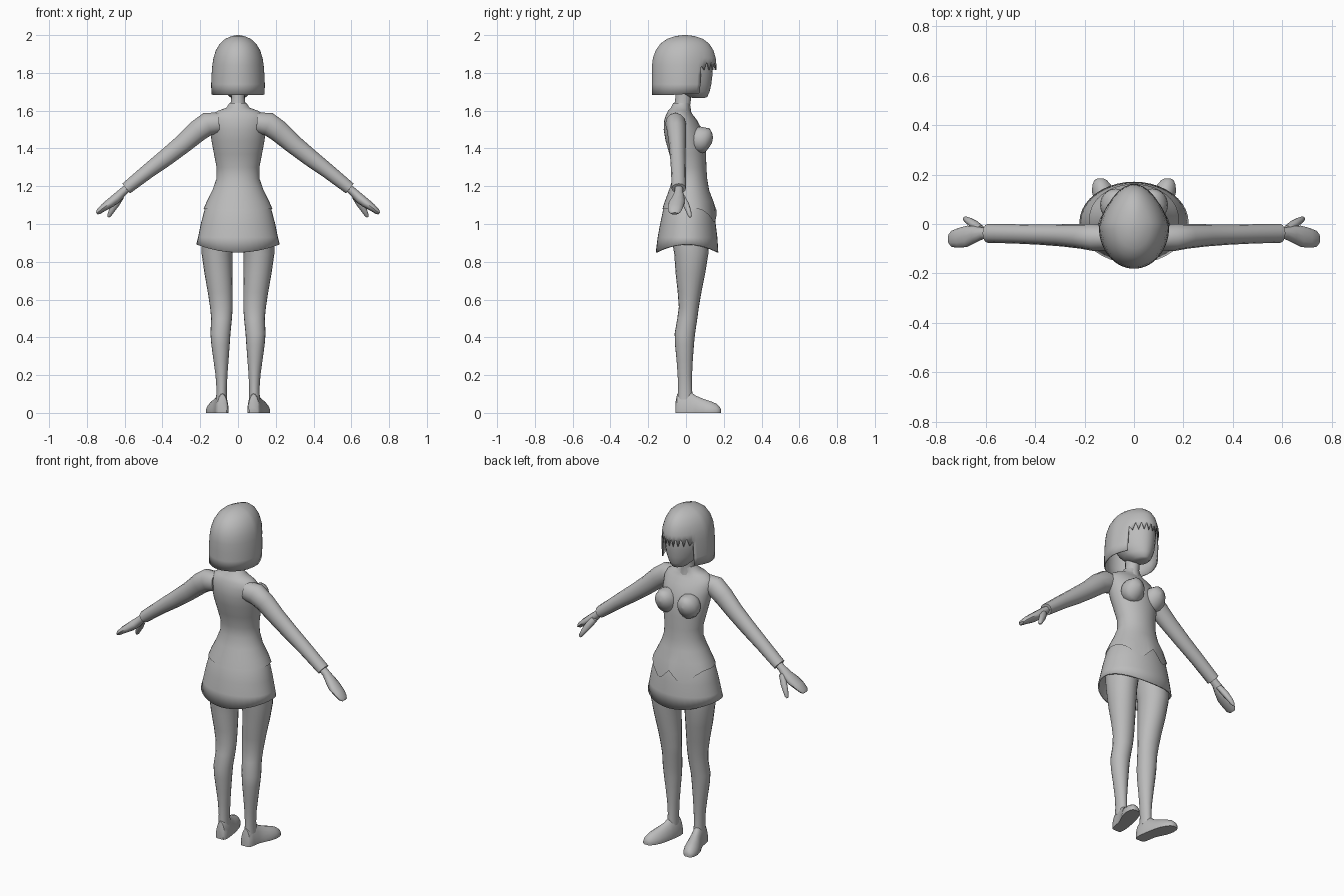
import bpy, bmesh, math
from mathutils import Vector

grey = bpy.data.materials.new("plain_grey")
grey.diffuse_color = (0.5, 0.5, 0.5, 1)


def loft(name, rings, caps=(True, True), mirror=False, drop=None, thick=0, angle=50):
    """Skin closed rings of points into one object."""
    bm = bmesh.new()
    vs = [[bm.verts.new(p) for p in r] for r in rings]
    n = len(rings[0])
    for a, b in zip(vs, vs[1:]):
        for i in range(n):
            bm.faces.new((a[i], a[(i + 1) % n], b[(i + 1) % n], b[i]))
    if caps[0]:
        bm.faces.new(vs[0][::-1])
    if caps[1]:
        bm.faces.new(vs[-1])
    if drop:
        gone = [f for f in bm.faces if drop(f.calc_center_median())]
        bmesh.ops.delete(bm, geom=gone, context='FACES')
    bmesh.ops.recalc_face_normals(bm, faces=bm.faces)
    me = bpy.data.meshes.new(name)
    bm.to_mesh(me)
    bm.free()
    ob = bpy.data.objects.new(name, me)
    bpy.context.collection.objects.link(ob)
    me.materials.append(grey)
    if mirror:
        ob.modifiers.new("mirror", 'MIRROR')
    if thick:
        m = ob.modifiers.new("thickness", 'SOLIDIFY')
        m.thickness = thick
    bpy.context.view_layer.objects.active = ob
    ob.select_set(True)
    bpy.ops.object.shade_smooth_by_angle(angle=math.radians(angle))
    ob.select_set(False)
    return ob


def ring(z, rx, y0, y1, cx=0, n=24, egg=0):
    """Level oval from y0 (back) to y1 (front); egg narrows the front."""
    pts = []
    for i in range(n):
        t = 2 * math.pi * i / n
        s = math.sin(t)
        pts.append(Vector((cx + rx * math.cos(t) * (1 - egg * max(s, 0)),
                           (y0 + y1) / 2 + (y1 - y0) / 2 * s, z)))
    return pts


def tube(points, n=12):
    """Rings along a path in the xz plane: (x, y, z, half depth in y, half height)."""
    out = []
    for i, (x, y, z, ry, rh) in enumerate(points):
        a, b = points[max(i - 1, 0)], points[min(i + 1, len(points) - 1)]
        d = Vector((b[0] - a[0], 0, b[2] - a[2])).normalized()
        up = Vector((-d.z, 0, d.x))
        c = Vector((x, y, z))
        out.append([c + Vector((0, ry * math.cos(2 * math.pi * k / n), 0))
                    + up * rh * math.sin(2 * math.pi * k / n) for k in range(n)])
    return out


# Jacket body with a pointed front hem
body = [ring(*r, n=40) for r in (
    (1.08, .182, -.125, .158), (1.12, .165, -.112, .145), (1.18, .135, -.09, .122),
    (1.24, .114, -.07, .112), (1.30, .113, -.07, .108), (1.37, .127, -.088, .106),
    (1.44, .140, -.108, .100), (1.50, .147, -.118, .085), (1.55, .150, -.115, .058),
    (1.58, .138, -.105, .035), (1.60, .105, -.095, .022), (1.615, .062, -.08, .02),
    (1.64, .045, -.068, .02))]
for p in body[0]:
    if p.y > .04:
        ax = abs(p.x)
        p.z = 1.07 - .07 * ax / .07 if ax < .07 else min(1.08, 1.0 + .08 * (ax - .07) / .1)
        p.y += .004
loft("jacket_body", body, caps=(False, True))

# Bust
bust = []
for k in range(9):
    a = math.pi * (k + .02) / 8.04
    r = .064 * math.sin(a)
    bust.append([Vector((.074 + r * math.cos(2 * math.pi * j / 16),
                         .077 - .066 * math.cos(a),
                         1.445 + 1.1 * r * math.sin(2 * math.pi * j / 16)
                         + (.012 if k > 5 else 0))) for j in range(16)])
loft("bust", bust, mirror=True)

# Sleeves, with the cuff turned in at the end
loft("sleeve", tube([
    (.10, -.055, 1.535, .05, .055), (.16, -.055, 1.53, .055, .062),
    (.215, -.05, 1.492, .05, .058), (.29, -.046, 1.425, .045, .051),
    (.38, -.043, 1.353, .041, .046), (.48, -.04, 1.277, .039, .039),
    (.592, -.038, 1.188, .038, .033), (.592, -.038, 1.188, .028, .022),
    (.57, -.038, 1.205, .024, .018)]), mirror=True)

# Hands: wrist, palm and fingers, then thumb
loft("hand", tube([
    (.57, -.038, 1.203, .022, .02), (.61, -.038, 1.17, .023, .022),
    (.642, -.042, 1.138, .034, .026), (.675, -.05, 1.112, .043, .025),
    (.71, -.056, 1.088, .04, .02), (.737, -.06, 1.066, .033, .015),
    (.748, -.06, 1.055, .02, .007)]), mirror=True)
loft("thumb", tube([
    (.618, -.022, 1.148, .016, .018), (.645, -.002, 1.108, .018, .02),
    (.668, .012, 1.072, .015, .016), (.682, .02, 1.045, .011, .011),
    (.687, .022, 1.036, .005, .005)], n=10), mirror=True)

# Skirt, hem lifted at the sides
skirt = [ring(*r, n=40) for r in (
    (1.14, .14, -.09, .12), (1.08, .176, -.12, .146), (1.00, .197, -.137, .157),
    (.93, .211, -.15, .166), (.85, .221, -.16, .171))]
for p in skirt[-1]:
    p.z += .042 * (p.x / .221) ** 2
loft("skirt", skirt, caps=(True, False), thick=.008)

# Legs
loft("leg", [ring(z, (b - a) / 2, y0, y1, cx=(a + b) / 2, n=20) for z, a, b, y0, y1 in (
    (1.02, .012, .178, -.09, .125), (.92, .018, .192, -.075, .125), (.84, .03, .192, -.062, .118),
    (.74, .03, .178, -.055, .102), (.64, .028, .160, -.044, .082), (.56, .028, .148, -.038, .068),
    (.50, .032, .142, -.046, .060), (.42, .040, .146, -.060, .048), (.36, .044, .141, -.058, .042),
    (.28, .050, .130, -.050, .036), (.20, .056, .119, -.044, .032), (.13, .059, .114, -.042, .032),
    (.07, .058, .116, -.045, .036))], mirror=True)

# Shoes: arched sections from heel to toe, splayed outward, flat sole
shoe = []
for y, cx, w, h in ((-.055, .082, .022, .06), (-.047, .083, .031, .10), (-.02, .085, .036, .118),
                    (.02, .09, .037, .115), (.05, .099, .041, .092), (.09, .113, .047, .075),
                    (.13, .124, .046, .062), (.16, .131, .037, .049), (.177, .135, .025, .034),
                    (.184, .136, .013, .02)):
    arch = [Vector((cx + w * math.cos(math.pi * k / 10) ** 1 * (1 - .12 * math.sin(math.pi * k / 10)),
                    y, .012 + (h - .012) * math.sin(math.pi * k / 10))) for k in range(11)]
    shoe.append(arch + [Vector((cx - w * .97, y, 0)), Vector((cx + w * .97, y, 0))])
loft("shoe", shoe, mirror=True, angle=40)

# Neck and head
loft("neck", [ring(*r, n=16) for r in (
    (1.58, .05, -.07, .03), (1.63, .040, -.062, .022), (1.67, .036, -.056, .028),
    (1.74, .04, -.056, .03))])
loft("head", [ring(*r, egg=.15) for r in (
    (1.666, .02, .045, .095), (1.672, .042, .01, .112), (1.70, .072, -.05, .125),
    (1.74, .094, -.09, .134), (1.79, .106, -.12, .14), (1.84, .11, -.13, .143),
    (1.90, .10, -.12, .125), (1.95, .06, -.08, .08))])

# Bobbed hair: open shell with a face opening and a jagged fringe
hair = [ring(*r, n=56, egg=.2) for r in (
    (1.682, .141, -.181, .150), (1.74, .142, -.181, .155), (1.79, .140, -.181, .158),
    (1.84, .136, -.180, .161), (1.88, .130, -.175, .157), (1.92, .117, -.160, .145),
    (1.955, .096, -.135, .122), (1.98, .068, -.10, .09), (1.995, .033, -.055, .045),
    (2.0, .008, -.015, .005))]
for i, p in enumerate(hair[0]):
    p.z += .012 * max(0, (p.y + .1) / .2)
for i, p in enumerate(hair[3]):
    if p.y > .085:
        p.z += .02 if i % 2 else -.025
loft("hair", hair, caps=(False, True), thick=.006,
     drop=lambda c: c.y > .082 and c.z < 1.825)
